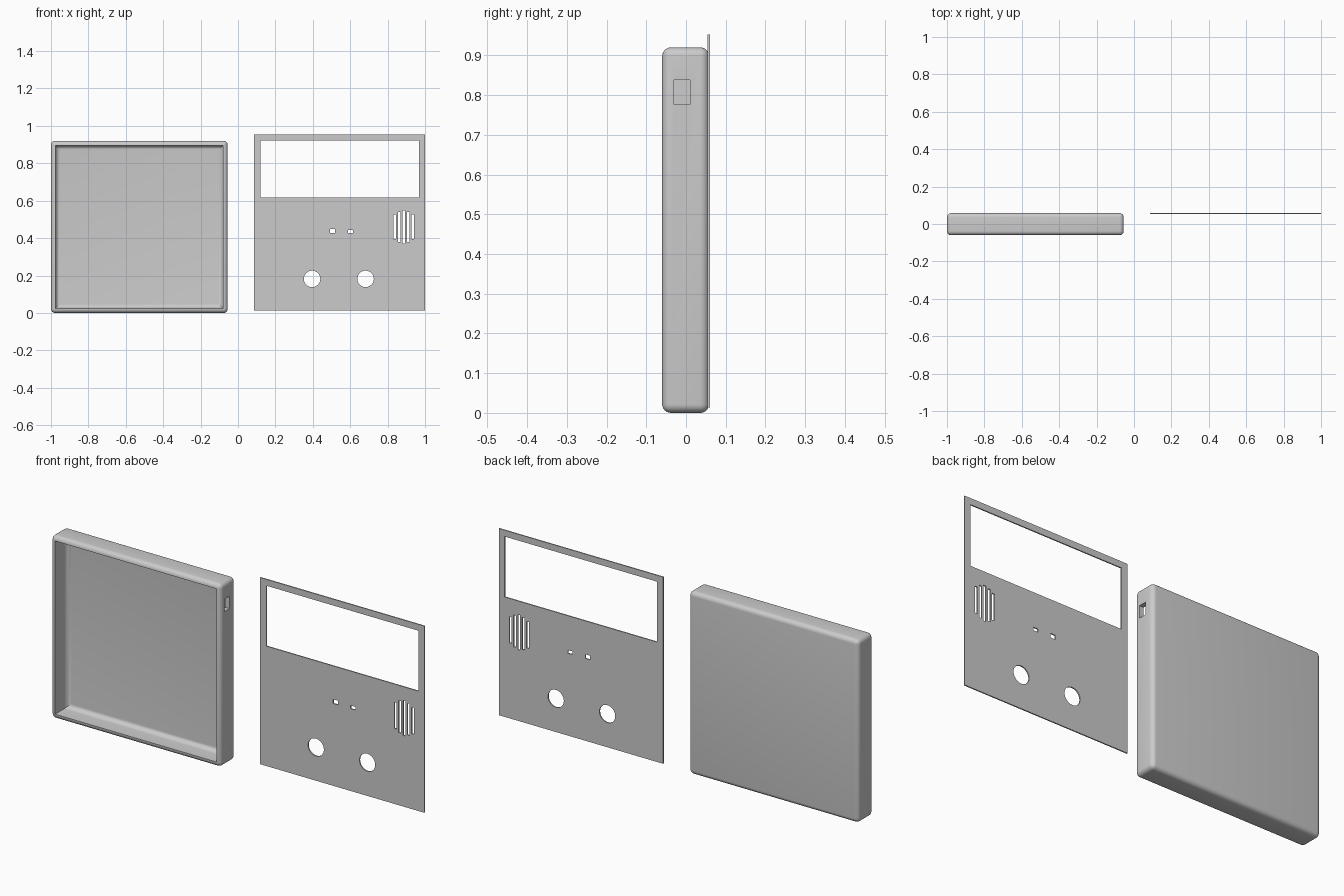
import bpy, bmesh, math
from mathutils import Vector

if "Cube" in bpy.data.objects:
    bpy.data.objects.remove(bpy.data.objects["Cube"])


def block(name, lo, hi, radius=0, only_back=False):
    """Box between two corners, rounded on all edges or on its back face only."""
    lo, hi = Vector(lo), Vector(hi)
    bm = bmesh.new()
    bmesh.ops.create_cube(bm, size=1)
    for v in bm.verts:
        v.co = Vector([(lo[i] + hi[i]) / 2 + v.co[i] * (hi[i] - lo[i]) for i in range(3)])
    if radius:
        edges = [e for e in bm.edges
                 if not only_back or all(abs(v.co.y - hi.y) < 1e-6 for v in e.verts)]
        bmesh.ops.bevel(bm, geom=edges, offset=radius, offset_type='OFFSET',
                        segments=6, profile=0.5, affect='EDGES')
    me = bpy.data.meshes.new(name)
    bm.to_mesh(me)
    bm.free()
    ob = bpy.data.objects.new(name, me)
    bpy.context.collection.objects.link(ob)
    return ob


def activate(ob):
    bpy.ops.object.select_all(action='DESELECT')
    ob.select_set(True)
    bpy.context.view_layer.objects.active = ob


def cut(ob, cutter):
    activate(ob)
    mod = ob.modifiers.new("cut", 'BOOLEAN')
    mod.operation = 'DIFFERENCE'
    mod.solver = 'EXACT'
    mod.object = cutter
    bpy.ops.object.modifier_apply(modifier=mod.name)
    bpy.data.objects.remove(cutter)


def rect(x0, x1, z0, z1):
    return [(x0, z0), (x1, z0), (x1, z1), (x0, z1)]


def circle(cx, cz, r, n=32):
    return [(cx + r * math.cos(math.tau * i / n), cz + r * math.sin(math.tau * i / n))
            for i in range(n)]


# Case: rounded open-fronted tray with a port in the right wall
case = block("case", (-1, -0.06, 0), (-0.055, 0.058, 0.92), 0.022)
cut(case, block("cavity", (-0.976, -0.2, 0.025), (-0.079, 0.034, 0.896), 0.024, True))
cut(case, block("port", (-0.12, -0.03, 0.776), (0, 0.01, 0.838)))
activate(case)
bpy.ops.object.shade_smooth_by_angle(angle=math.radians(30))

# Front panel outline, screen window, indicator slots and knob holes
outlines = [rect(0.086, 1.0, 0.014, 0.953),
            rect(0.12, 0.968, 0.617, 0.921),
            rect(0.492, 0.518, 0.428, 0.449),
            rect(0.589, 0.615, 0.428, 0.444),
            circle(0.396, 0.182, 0.044),
            circle(0.682, 0.182, 0.044)]
# Speaker grille slots
for i in range(-2, 3):
    x, h = 0.887 + i * 0.024, (0.088, 0.08, 0.066)[abs(i)]
    outlines.append(rect(x - 0.0065, x + 0.0065, 0.46 - h, 0.46 + h))

curve = bpy.data.curves.new("front_panel", 'CURVE')
curve.dimensions = '2D'
curve.fill_mode = 'BOTH'
curve.extrude = 0.003
for pts in outlines:
    s = curve.splines.new('POLY')
    s.points.add(len(pts) - 1)
    for p, (x, z) in zip(s.points, pts):
        p.co = (x, z, 0, 1)
    s.use_cyclic_u = True
panel = bpy.data.objects.new("front_panel", curve)
bpy.context.collection.objects.link(panel)
panel.rotation_euler.x = math.pi / 2
panel.location.y = 0.057
activate(panel)
bpy.ops.object.convert(target='MESH')
panel = bpy.context.object
bm = bmesh.new()
bm.from_mesh(panel.data)
bmesh.ops.remove_doubles(bm, verts=bm.verts, dist=1e-5)
bmesh.ops.recalc_face_normals(bm, faces=bm.faces)
bm.to_mesh(panel.data)
bm.free()
bpy.ops.object.shade_smooth_by_angle(angle=math.radians(30))
